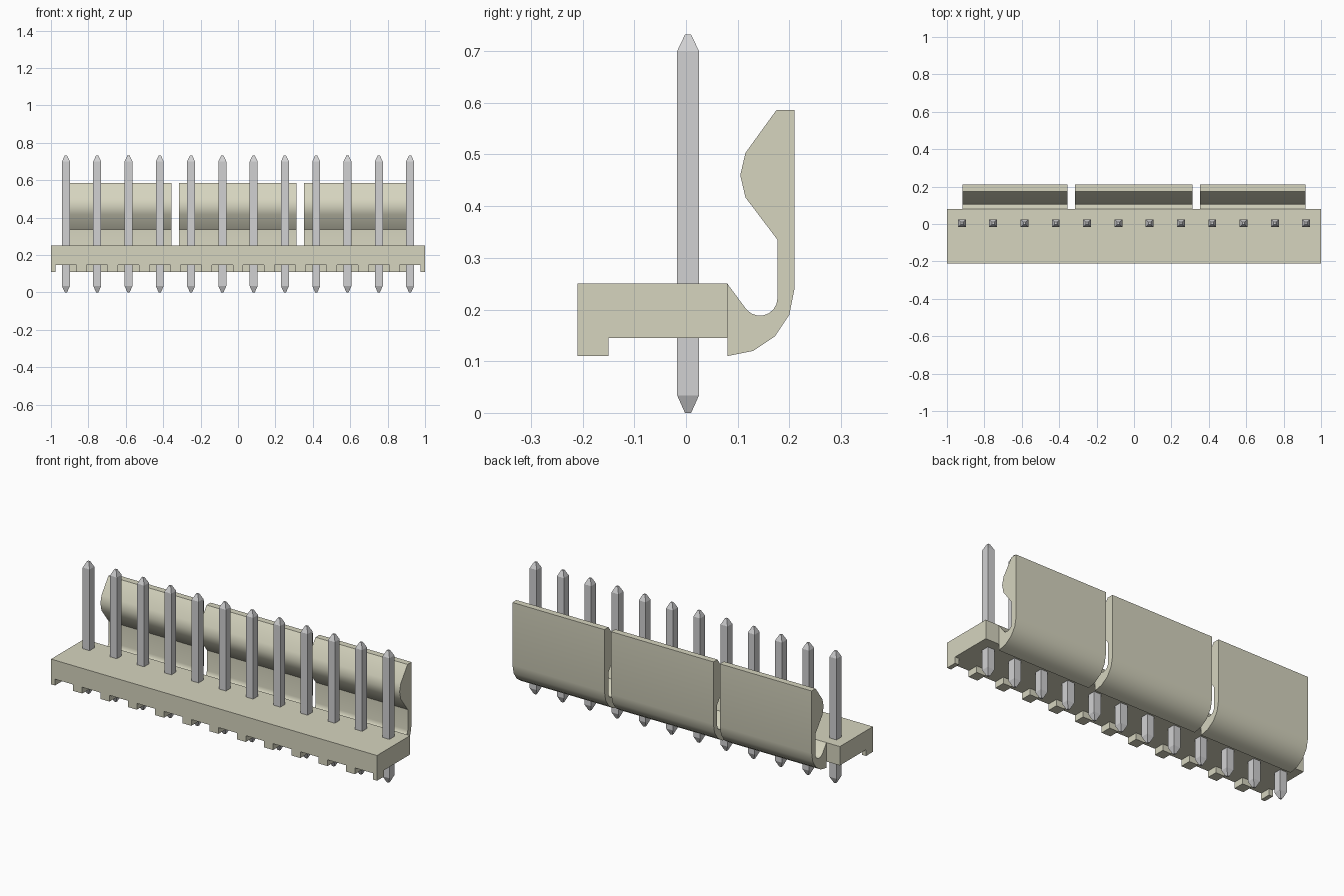
import bpy, bmesh, math
from mathutils import Matrix, Vector

cube = bpy.data.objects.get("Cube")
if cube:
    bpy.data.objects.remove(cube, do_unlink=True)


def material(name, rgb):
    m = bpy.data.materials.new(name)
    m.use_nodes = True
    m.diffuse_color = (*rgb, 1)
    m.node_tree.nodes["Principled BSDF"].inputs["Base Color"].default_value = (*rgb, 1)
    return m


CREAM = material("cream plastic", (0.67, 0.66, 0.52))
METAL = material("grey metal", (0.64, 0.64, 0.65))


def finish(bm, name, mat):
    bmesh.ops.recalc_face_normals(bm, faces=bm.faces)
    mesh = bpy.data.meshes.new(name)
    bm.to_mesh(mesh)
    bm.free()
    mesh.materials.append(mat)
    ob = bpy.data.objects.new(name, mesh)
    bpy.context.collection.objects.link(ob)
    return ob


def add_box(bm, x0, x1, y0, y1, z0, z1):
    centre = Vector((x0 + x1, y0 + y1, z0 + z1)) / 2
    size = Matrix.Diagonal((x1 - x0, y1 - y0, z1 - z0, 1))
    bmesh.ops.create_cube(bm, size=1, matrix=Matrix.Translation(centre) @ size)


PINS = 12
PITCH = 1.84 / (PINS - 1)
pin_x = [-0.92 + i * PITCH for i in range(PINS)]

# Base slab
bm = bmesh.new()
add_box(bm, -1, 1, -0.21, 0.08, 0.145, 0.25)
finish(bm, "base", CREAM)

# Row of feet along the front edge, with a notch in front of every pin
bm = bmesh.new()
NOTCH = 0.056
starts = [-1] + [x + NOTCH for x in pin_x]
ends = [x - NOTCH for x in pin_x] + [1]
for a, b in zip(starts, ends):
    add_box(bm, a, b, -0.21, -0.15, 0.11, 0.145)
finish(bm, "front_feet", CREAM)

# Locking latch: one side profile (y, z) extruded into three segments
inner_bend = [(0.143 + 0.034 * math.cos(t), 0.222 + 0.034 * math.sin(t))
              for t in [math.radians(a) for a in range(-140, 1, 20)]]
profile = [(0.08, 0.25)] + inner_bend + [
    (0.177, 0.335), (0.115, 0.417), (0.105, 0.46), (0.115, 0.503),
    (0.175, 0.586), (0.21, 0.586), (0.21, 0.24), (0.2, 0.19),
    (0.172, 0.148), (0.13, 0.12), (0.08, 0.11)]
for name, x0, x1 in (("latch_right", -0.918, -0.355),
                     ("latch_middle", -0.315, 0.312),
                     ("latch_left", 0.353, 0.918)):
    bm = bmesh.new()
    face = bm.faces.new([bm.verts.new((x0, y, z)) for y, z in profile])
    out = bmesh.ops.extrude_face_region(bm, geom=[face])
    bmesh.ops.translate(bm, vec=(x1 - x0, 0, 0),
                        verts=[v for v in out["geom"] if isinstance(v, bmesh.types.BMVert)])
    latch = finish(bm, name, CREAM)
    bpy.ops.object.select_all(action="DESELECT")
    latch.select_set(True)
    bpy.context.view_layer.objects.active = latch
    bpy.ops.object.shade_smooth_by_angle(angle=math.radians(37))

# Square pins with tapered tips at both ends
for i, x in enumerate(pin_x):
    bm = bmesh.new()
    rings = []
    for half, z in ((0.006, 0), (0.0212, 0.034), (0.0212, 0.7), (0.006, 0.732)):
        rings.append([bm.verts.new((x + sx * half, 0.004 + sy * half, z))
                      for sx, sy in ((-1, -1), (1, -1), (1, 1), (-1, 1))])
    for low, high in zip(rings, rings[1:]):
        for k in range(4):
            n = (k + 1) % 4
            bm.faces.new((low[k], low[n], high[n], high[k]))
    bm.faces.new(rings[0])
    bm.faces.new(rings[-1])
    finish(bm, f"pin_{i + 1:02d}", METAL)
